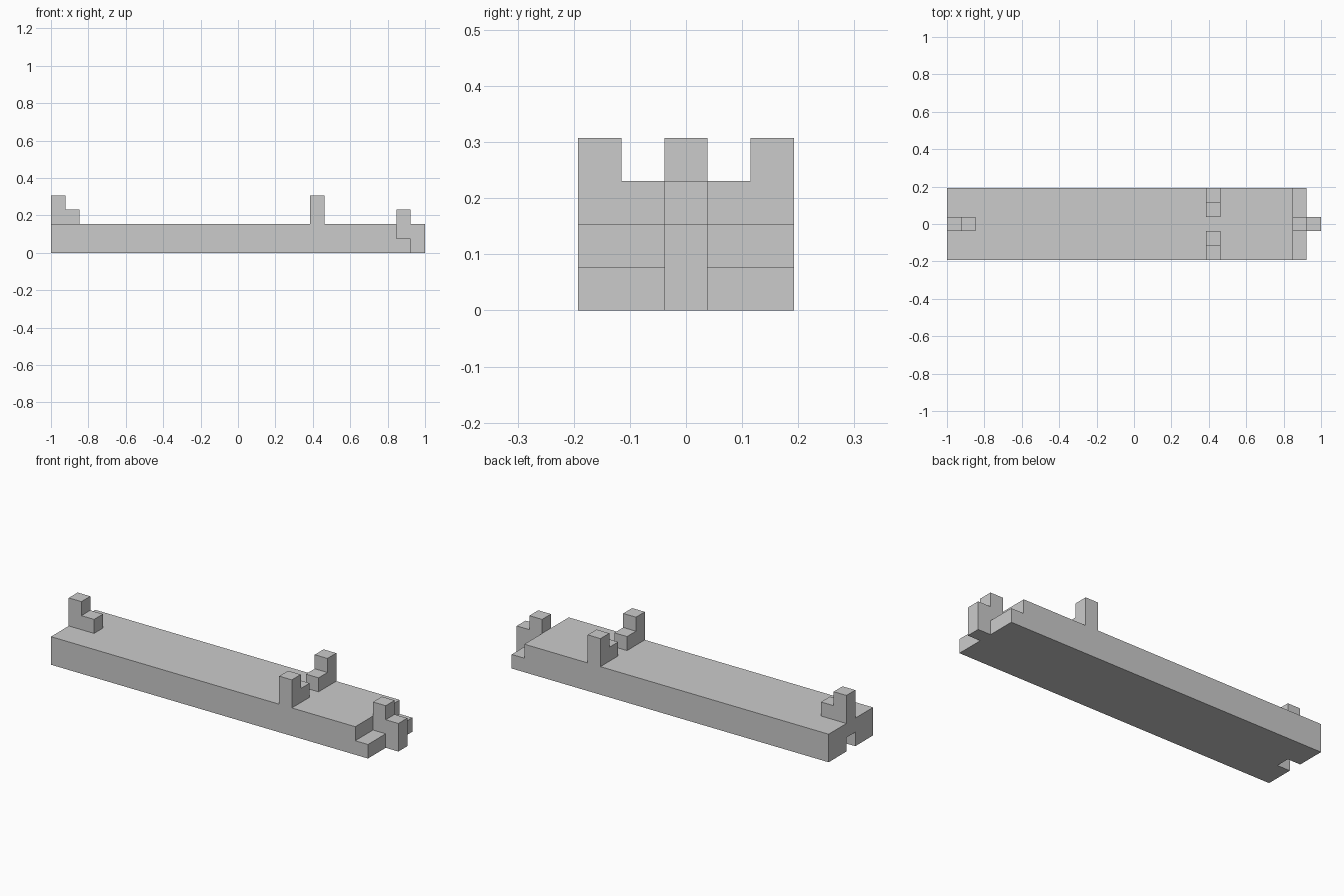
import bpy, bmesh
from mathutils import Vector

if "Cube" in bpy.data.objects:
    bpy.data.objects.remove(bpy.data.objects["Cube"])

U = 1 / 13  # one block unit: the model is 26 units long


def extrude_profile(name, points, direction):
    """Extrude a flat outline (in block units) along a direction."""
    bm = bmesh.new()
    face = bm.faces.new([bm.verts.new(Vector(p) * U) for p in points])
    result = bmesh.ops.extrude_face_region(bm, geom=[face], use_keep_orig=True)
    verts = [v for v in result["geom"] if isinstance(v, bmesh.types.BMVert)]
    bmesh.ops.translate(bm, verts=verts, vec=Vector(direction) * U)
    bmesh.ops.recalc_face_normals(bm, faces=bm.faces)
    mesh = bpy.data.meshes.new(name)
    bm.to_mesh(mesh)
    bm.free()
    obj = bpy.data.objects.new(name, mesh)
    bpy.context.collection.objects.link(obj)
    return obj


def side_profile(name, xz, y0, y1):
    return extrude_profile(name, [(x, y0, z) for x, z in xz], (0, y1 - y0, 0))


# Long deck with a low step at the right end
deck = side_profile("deck", [(-13, 0), (12, 0), (12, 1), (11, 1), (11, 2), (-13, 2)], -2.5, 2.5)

# Socket notch under the left end
cutter = side_profile("socket_cutter", [(-14, -1), (-12, -1), (-12, 1), (-14, 1)], -0.5, 0.5)
cutter.hide_render = True
mod = deck.modifiers.new("socket", 'BOOLEAN')
mod.operation = 'DIFFERENCE'
mod.solver = 'EXACT'
mod.object = cutter
bpy.context.view_layer.objects.active = deck
bpy.ops.object.modifier_apply(modifier=mod.name)
bpy.data.objects.remove(cutter)

# Stepped stop on the left end
side_profile("end_stop", [(-13, 2), (-11, 2), (-11, 3), (-12, 3), (-12, 4), (-13, 4)], -0.5, 0.5)

# Coupling tongue on the right end
side_profile("coupling_tongue", [(11, 1), (12, 1), (12, 0), (13, 0), (13, 2),
                                 (12, 2), (12, 3), (11, 3)], -0.5, 0.5)

# Mirrored pair of stepped side brackets
bracket = [(2.5, 2), (2.5, 4), (1.5, 4), (1.5, 3), (0.5, 3), (0.5, 2)]
for name, s in (("front_bracket", -1), ("back_bracket", 1)):
    extrude_profile(name, [(5, s * y, z) for y, z in bracket], (1, 0, 0))
